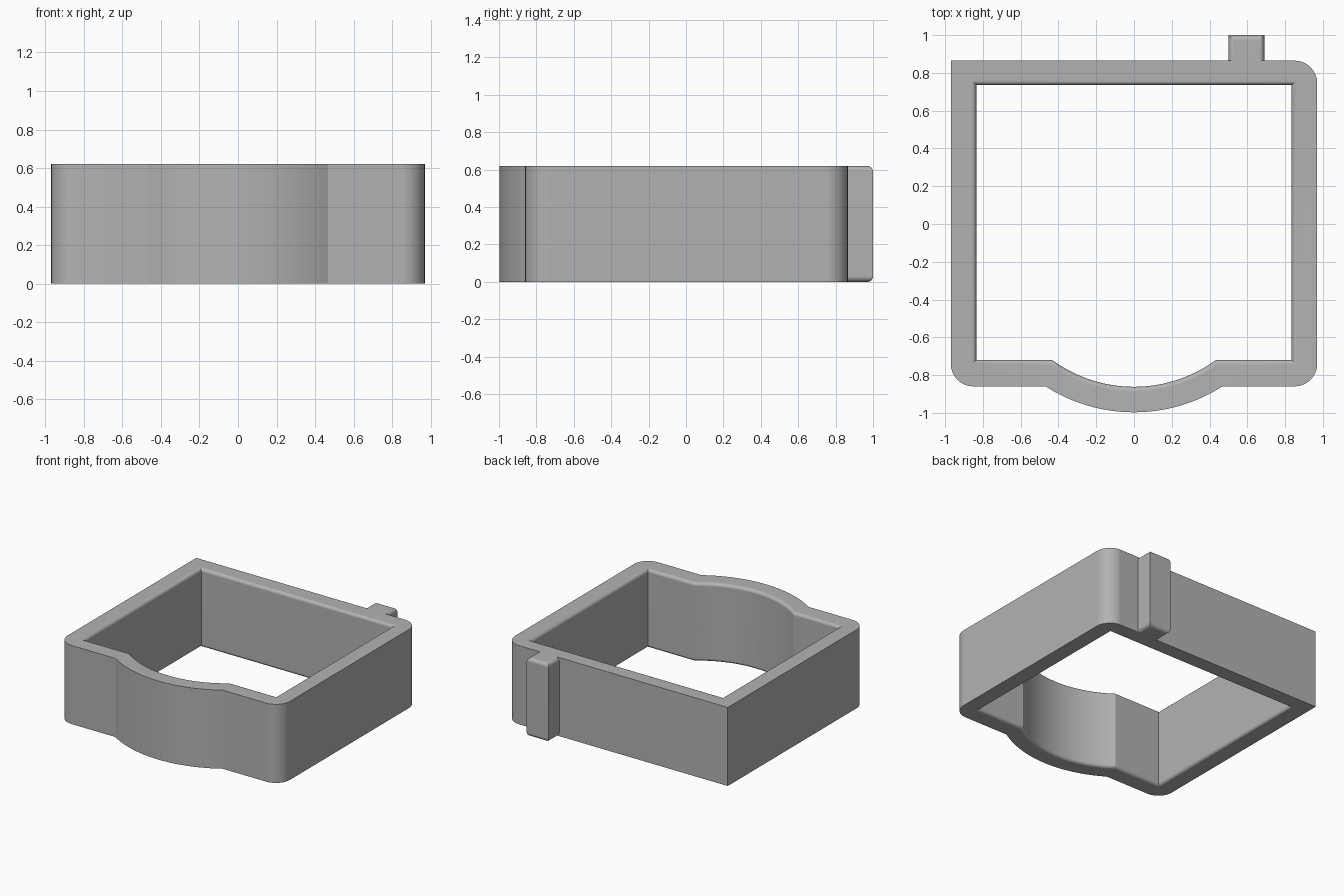
import bpy, bmesh, math

HEIGHT = 0.62
BULGE_Y = -0.13          # centre of the front bulge arcs
FILLET = 0.025

cube = bpy.data.objects.get("Cube")
if cube:
    bpy.data.objects.remove(cube, do_unlink=True)

grey = bpy.data.materials.new("plain_grey")
grey.use_nodes = True
colour = (0.45, 0.45, 0.45, 1)
grey.diffuse_color = colour
grey.node_tree.nodes["Principled BSDF"].inputs["Base Color"].default_value = colour


def arc(cx, cy, radius, start, end, steps):
    return [(cx + radius * math.cos(start + (end - start) * i / steps),
             cy + radius * math.sin(start + (end - start) * i / steps))
            for i in range(steps + 1)]


def bulge(radius, wall_y):
    """Front arc, left to right, ending where it meets the straight wall."""
    half = math.acos((BULGE_Y - wall_y) / radius)
    mid = -math.pi / 2
    return arc(0, BULGE_Y, radius, mid - half, mid + half, 24)


def outer_outline():
    x, front, back, r = 0.97, -0.86, 0.865, 0.12
    q = math.pi / 2
    return (arc(r - x, front + r, r, 2 * q, 3 * q, 8)
            + bulge(0.867, front)
            + arc(x - r, front + r, r, 3 * q, 4 * q, 8)
            + arc(x - r, back - r, r, 0, q, 8)
            + [(-x, back)])


def inner_outline(grow):
    x, front, back = 0.835 + grow, -0.72 - grow, 0.735 + grow
    return [(-x, front)] + bulge(0.732 + grow, front) + [(x, front), (x, back), (-x, back)]


def add_ring(bm, points, z):
    verts = [bm.verts.new((x, y, z)) for x, y in points]
    edges = [bm.edges.new((verts[i - 1], verts[i])) for i in range(len(verts))]
    return verts, edges


def join_rings(bm, a, b):
    for i in range(len(a)):
        bm.faces.new((a[i - 1], a[i], b[i], b[i - 1]))


def finish(bm, name):
    bmesh.ops.recalc_face_normals(bm, faces=bm.faces)
    mesh = bpy.data.meshes.new(name)
    bm.to_mesh(mesh)
    bm.free()
    mesh.materials.append(grey)
    obj = bpy.data.objects.new(name, mesh)
    bpy.context.collection.objects.link(obj)
    bpy.ops.object.select_all(action='DESELECT')
    obj.select_set(True)
    bpy.context.view_layer.objects.active = obj
    bpy.ops.object.shade_smooth_by_angle(angle=math.radians(28))
    weighted = obj.modifiers.new("flat_face_normals", 'WEIGHTED_NORMAL')
    weighted.keep_sharp = True
    return obj


# Frame: outer wall, and inner wall with rounded top and bottom edges
bm = bmesh.new()
outer = [add_ring(bm, outer_outline(), z) for z in (0, HEIGHT)]
join_rings(bm, outer[0][0], outer[1][0])

steps = 5
angles = [i / steps * math.pi / 2 for i in range(steps + 1)]
section = [(FILLET * (1 - math.sin(a)), FILLET * (1 - math.cos(a))) for a in angles]
section += [(grow, HEIGHT - z) for grow, z in reversed(section)]
inner = [add_ring(bm, inner_outline(grow), z) for grow, z in section]
for low, high in zip(inner, inner[1:]):
    join_rings(bm, low[0], high[0])

# Flat rims between the outer and inner outlines
for out_ring, in_ring in ((outer[0], inner[0]), (outer[1], inner[-1])):
    bmesh.ops.triangle_fill(bm, edges=out_ring[1] + in_ring[1], use_beauty=True)
finish(bm, "frame")

# Back tab, rounded along its top and bottom edges away from the wall
x0, x1, y0, y1 = 0.5, 0.69, 0.865, 1.0
bm = bmesh.new()
bmesh.ops.create_cube(bm, size=1)
for v in bm.verts:
    v.co = (x1 if v.co.x > 0 else x0, y1 if v.co.y > 0 else y0,
            HEIGHT if v.co.z > 0 else 0)
rounded = [e for e in bm.edges
           if abs(e.verts[0].co.z - e.verts[1].co.z) < 0.01
           and max(v.co.y for v in e.verts) > y0 + 0.01]
bmesh.ops.bevel(bm, geom=rounded, offset=0.03, segments=5, profile=0.5, affect='EDGES')
finish(bm, "back_tab")
